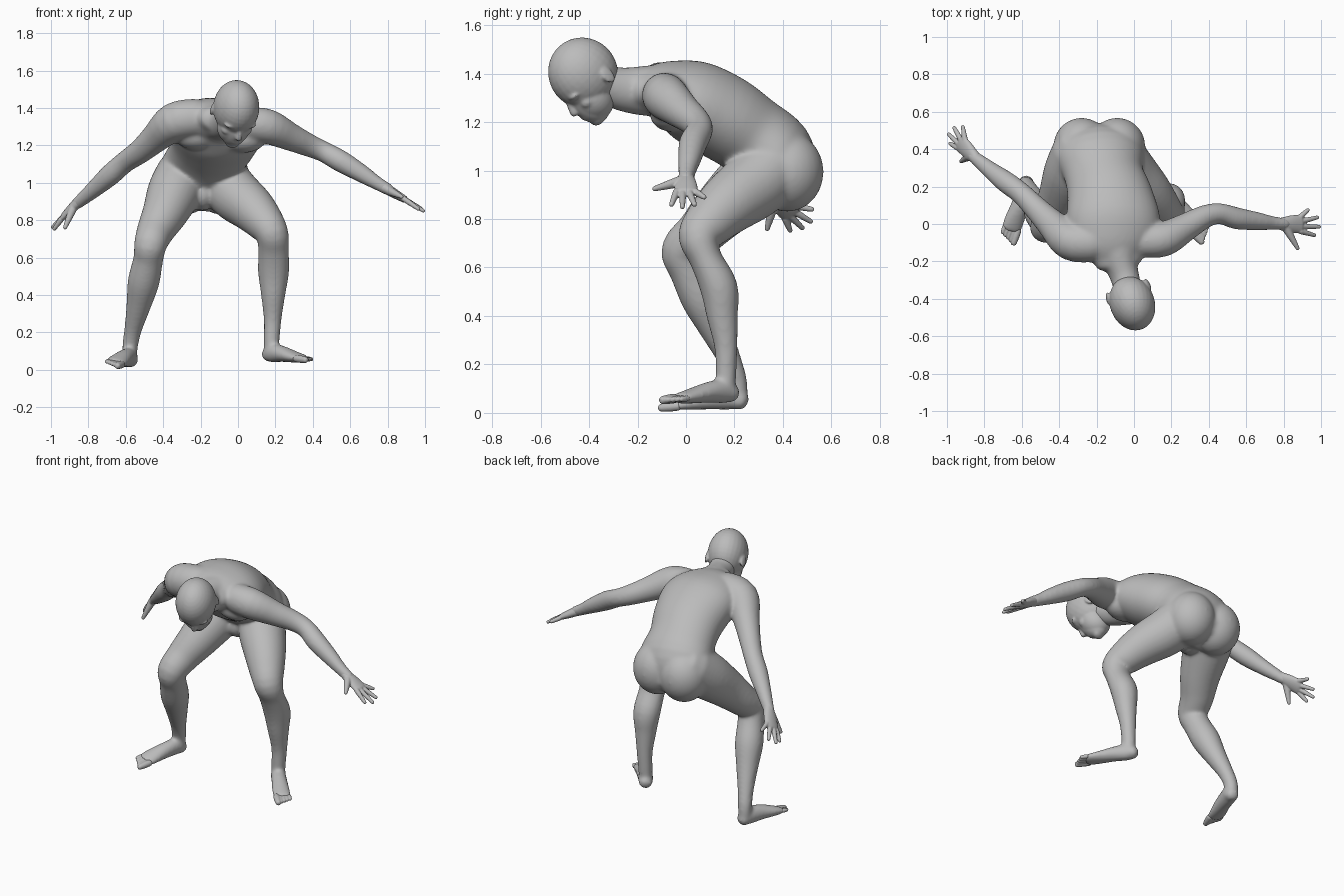
import bpy, bmesh, math
from mathutils import Vector, Matrix

cube = bpy.data.objects.get("Cube")
if cube:
    bpy.data.objects.remove(cube)

skin = bpy.data.materials.new("plain_grey")
skin.use_nodes = True
GREY = (0.5, 0.5, 0.5, 1)
skin.diffuse_color = GREY
skin.node_tree.nodes["Principled BSDF"].inputs["Base Color"].default_value = GREY


def spline(rows, steps=4):
    """Catmull-Rom interpolation of station rows (x, y, z, half width, half depth)."""
    out = []
    for i in range(len(rows) - 1):
        p0, p1 = rows[max(i - 1, 0)], rows[i]
        p2, p3 = rows[i + 1], rows[min(i + 2, len(rows) - 1)]
        for k in range(steps):
            t = k / steps
            out.append([0.5 * (2 * b + (c - a) * t + (2 * a - 5 * b + 4 * c - d) * t * t
                               + (3 * b - a - 3 * c + d) * t ** 3)
                        for a, b, c, d in zip(p0, p1, p2, p3)])
    return out + [list(rows[-1])]


def tube(bm, stations, wide=(1, 0, 0), sides=24):
    """Closed tube of elliptical rings with domed ends."""
    rows = spline([(*s, s[3]) if len(s) == 4 else s for s in stations])
    pts = [Vector(r[:3]) for r in rows]
    rings = []
    for i, row in enumerate(rows):
        tan = (pts[min(i + 1, len(pts) - 1)] - pts[max(i - 1, 0)]).normalized()
        u = Vector(wide)
        u = (u - tan * u.dot(tan)).normalized()
        v = tan.cross(u)
        caps = [(0, 1)]
        if i == 0:
            caps = [(-0.8, 0.5), (-0.5, 0.85), (0, 1)]
        elif i == len(rows) - 1:
            caps = [(0, 1), (0.5, 0.85), (0.8, 0.5)]
        for shift, scale in caps:
            c = pts[i] + tan * shift * min(row[3], row[4])
            rings.append([bm.verts.new(c + scale * (u * row[3] * math.cos(a) + v * row[4] * math.sin(a)))
                          for a in (2 * math.pi * k / sides for k in range(sides))])
    for r0, r1 in zip(rings, rings[1:]):
        for k in range(sides):
            n = (k + 1) % sides
            bm.faces.new((r0[k], r0[n], r1[n], r1[k]))
    bm.faces.new(rings[0][::-1])
    bm.faces.new(rings[-1])


def ball(bm, center, radii, frame=Matrix()):
    m = frame @ Matrix.Translation(center) @ Matrix.Diagonal((*radii, 1))
    bmesh.ops.create_uvsphere(bm, u_segments=28, v_segments=18, radius=1, matrix=m)


def fuse(name, bm, voxel, smoothing):
    """Merge overlapping volumes into one smooth skin."""
    bmesh.ops.recalc_face_normals(bm, faces=bm.faces)
    mesh = bpy.data.meshes.new(name)
    bm.to_mesh(mesh)
    bm.free()
    mesh.materials.append(skin)
    ob = bpy.data.objects.new(name, mesh)
    bpy.context.collection.objects.link(ob)
    bpy.context.view_layer.objects.active = ob
    rm = ob.modifiers.new("merge", 'REMESH')
    rm.mode, rm.voxel_size, rm.use_smooth_shade = 'VOXEL', voxel, True
    sm = ob.modifiers.new("soften", 'SMOOTH')
    sm.factor, sm.iterations = 0.5, smoothing
    for mod in ("merge", "soften"):
        bpy.ops.object.modifier_apply(modifier=mod)
    ob.data.shade_smooth()


# Torso, bent forward
body = bmesh.new()
tube(body, [(-.085, -.18, 1.335, .14, .085), (-.10, -.09, 1.325, .22, .128),
            (-.11, .02, 1.288, .25, .17), (-.13, .15, 1.222, .23, .178),
            (-.16, .26, 1.148, .212, .17), (-.18, .36, 1.065, .235, .172),
            (-.19, .40, .98, .21, .145)], (1, 0, -.1), 40)
for x in (-.28, -.09):
    ball(body, (x, .418, .995), (.15, .15, .165))        # buttocks
for x, z in ((-.22, 1.25), (.03, 1.235)):
    ball(body, (x, -.06, z), (.12, .09, .075))           # chest muscles
ball(body, (-.19, .3, .94), (.07, .1, .09))              # groin

# Neck
tube(body, [(-.1, -.1, 1.33, .15, .11), (-.075, -.2, 1.33, .095, .1),
            (-.05, -.28, 1.34, .078, .088), (-.03, -.36, 1.37, .075, .075)])

# Arms
tube(body, [(.05, -.09, 1.315, .09), (.16, -.08, 1.3, .094), (.28, -.015, 1.245, .075),
            (.38, .04, 1.2, .062), (.46, .055, 1.165, .056), (.55, .03, 1.115, .059),
            (.66, .015, 1.05, .049), (.74, .005, 1.0, .038), (.81, 0, .96, .032)], (0, 1, 0))
tube(body, [(-.22, -.1, 1.345, .105), (-.34, -.09, 1.325, .105), (-.44, .0, 1.24, .08),
            (-.52, .08, 1.17, .066), (-.605, .165, 1.11, .058), (-.685, .225, 1.04, .058),
            (-.77, .29, .965, .046), (-.865, .367, .885, .032)], (.5, .5, .6))

# Legs
tube(body, [(-.09, .38, 1.03, .14), (-.02, .28, .94, .142), (.07, .18, .865, .127),
            (.14, .1, .79, .106), (.183, .055, .725, .088), (.19, .08, .64, .082, .068),
            (.19, .135, .52, .083, .078), (.188, .15, .4, .065), (.185, .165, .27, .048),
            (.18, .165, .16, .043), (.178, .165, .1, .04)])
tube(body, [(-.29, .38, 1.04, .15), (-.34, .27, .95, .145), (-.39, .15, .84, .122),
            (-.44, .06, .745, .101), (-.468, -.015, .67, .088), (-.48, .01, .59, .08),
            (-.505, .065, .47, .085), (-.53, .12, .35, .067), (-.56, .18, .22, .048),
            (-.575, .208, .14, .043), (-.58, .215, .08, .04)])


def foot(name, stations, out):
    """Foot blended into the leg, plus five toes, big toe on the inner side."""
    out = Vector(out).normalized()
    tube(body, stations, out)
    bm = bmesh.new()
    a, b = Vector(stations[-2][:3]), Vector(stations[-1][:3])
    ahead = (b - a).normalized()
    ahead.z = -.1
    for i in range(5):
        r = .02 if i == 0 else .0155 - .0008 * i
        base = b + out * (-.036 + i * .019)
        tip = base + ahead * (.07 - i * .009)
        tube(bm, [(*base, r), (*base.lerp(tip, .5), r), (*tip, r * .85)], out, 12)
    fuse(name, bm, 0.004, 3)


foot("left_toes", [(.165, .185, .082, .042, .04), (.185, .155, .09, .045, .052),
                   (.235, .095, .085, .048, .044), (.295, .025, .07, .054, .032),
                   (.34, -.022, .06, .054, .023)], (.75, .66, 0))
foot("right_toes", [(-.575, .222, .052, .043, .042), (-.585, .185, .065, .045, .054),
                    (-.61, .1, .06, .048, .047), (-.64, .02, .046, .056, .033),
                    (-.655, -.025, .037, .056, .023)], (-.95, .3, .25))
fuse("body", body, 0.009, 18)

# Head, turned and tilted down
head = bmesh.new()
F = (Matrix.Translation((-.01, -.422, 1.405)) @ Matrix.Rotation(math.radians(20), 4, 'Z')
     @ Matrix.Rotation(math.radians(48), 4, 'X'))
ball(head, (0, -.004, 0), (.12, .145, .15), F)           # skull
ball(head, (0, -.055, -.09), (.092, .088, .105), F)      # jaw
ball(head, (0, -.08, -.1), (.07, .068, .1), F)           # lower face
ball(head, (0, -.1, -.17), (.04, .034, .028), F)         # chin
tube(head, [(*(F @ Vector(p)), r) for *p, r in
            ((0, -.125, -.02, .014), (0, -.142, -.055, .016), (0, -.15, -.08, .019))])  # nose
ball(head, (0, -.132, -.128), (.03, .016, .015), F)      # mouth
for s in (-1, 1):
    ball(head, (s * .045, -.112, -.015), (.045, .027, .016), F)  # brow
    ball(head, (s * .055, -.09, -.075), (.032, .034, .028), F)   # cheek
    ear = F @ Matrix.Translation((s * .112, .035, -.055)) @ Matrix.Rotation(s * .35, 4, 'Z')
    ball(head, (0, 0, 0), (.01, .028, .04), ear)
fuse("head", head, 0.006, 7)


def hand(name, wrist, knuckle, wide, tips, thumb):
    bm = bmesh.new()
    w, k, side = Vector(wrist), Vector(knuckle), Vector(wide).normalized()
    mid = w.lerp(k, .55)
    tube(bm, [(*w, .032, .029), (*mid, .046, .025), (*k, .05, .019)], wide)
    for i, tip in enumerate(tips):
        base, tip = k + side * (i - 1.5) * .026, Vector(tip)
        tube(bm, [(*base, .0155), (*base.lerp(tip, .5), .0135), (*tip, .0105)], wide, 12)
    base, tip = w.lerp(k, .3) - side * .02, Vector(thumb)
    tube(bm, [(*base, .024), (*base.lerp(tip, .5), .018), (*tip, .011)], (.3, .2, 1), 12)
    fuse(name, bm, 0.004, 3)


hand("left_hand", (.78, 0, .975), (.89, 0, .912), (0, 1, 0),
     [(.965, -.06, .86), (.991, -.015, .85), (.98, .035, .86), (.93, .075, .89)],
     (.875, -.13, .925))
hand("right_hand", (-.845, .35, .905), (-.925, .43, .828), (.5, .5, .6),
     [(-.983, .43, .753), (-.991, .48, .763), (-.962, .515, .79), (-.915, .52, .84)],
     (-.925, .335, .76))
